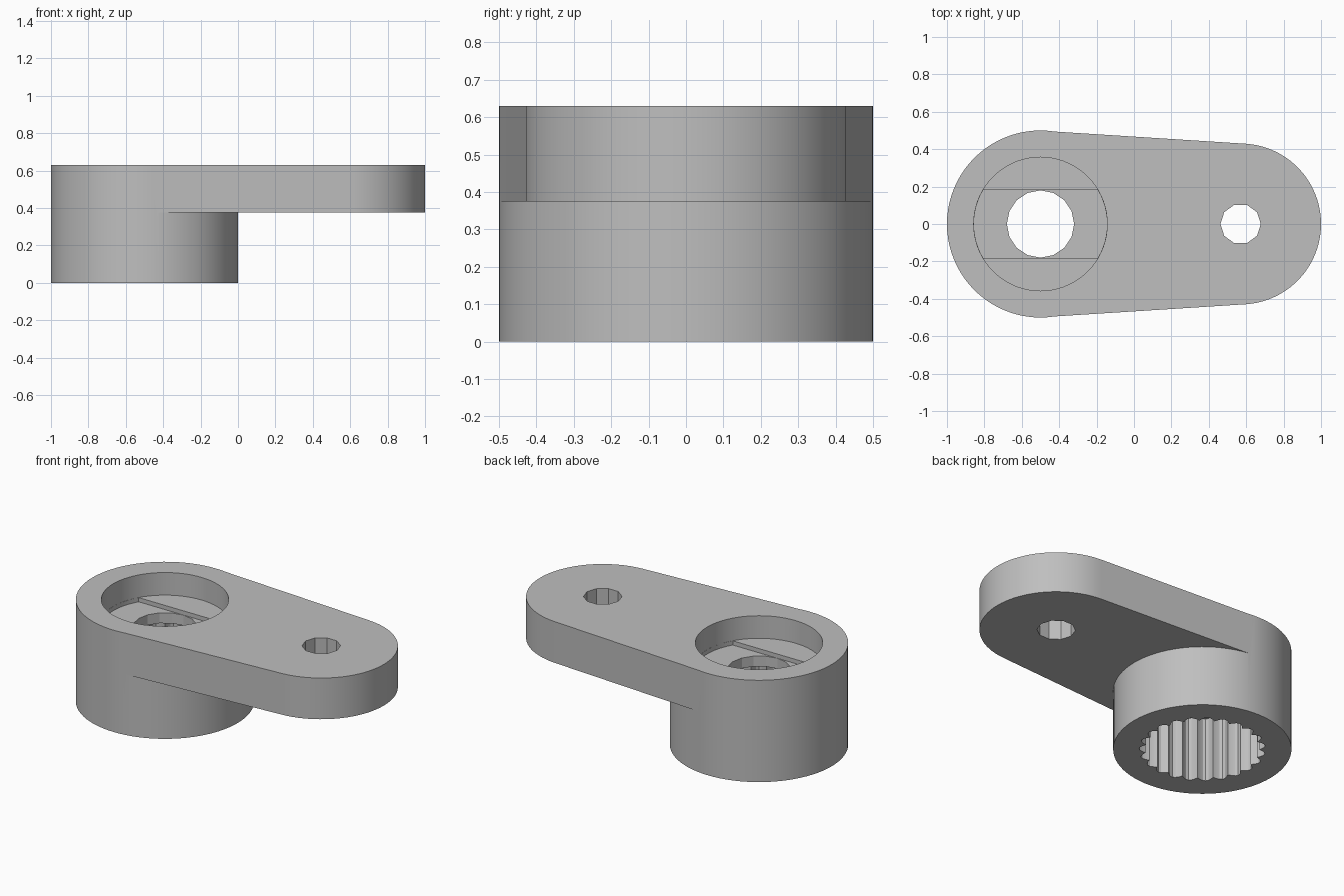
import bpy, bmesh
from math import sin, cos, pi, asin, acos

cube = bpy.data.objects.get("Cube")
if cube:
    bpy.data.objects.remove(cube, do_unlink=True)

HUB_X, HUB_R = -0.5, 0.5
TIP_X, TIP_R = 0.57, 0.43
TOP, ARM_BOTTOM = 0.63, 0.375
RECESS_R, SLOT_HALF = 0.357, 0.181

grey = bpy.data.materials.new("plain grey")
grey.use_nodes = True
grey.diffuse_color = (0.52, 0.52, 0.52, 1)
bsdf = next(n for n in grey.node_tree.nodes if n.type == 'BSDF_PRINCIPLED')
bsdf.inputs["Base Color"].default_value = grey.diffuse_color


def arc(cx, r, start, end, n):
    """Points on an arc, both ends included."""
    return [(cx + r * cos(start + (end - start) * i / n),
             r * sin(start + (end - start) * i / n)) for i in range(n + 1)]


def circle(cx, r, n):
    return arc(cx, r, 0, 2 * pi, n)[:-1]


def prism(name, outline, z0, z1):
    """Extrude a closed outline from z0 to z1."""
    bm = bmesh.new()
    base = bm.faces.new([bm.verts.new((x, y, z0)) for x, y in outline])
    grown = bmesh.ops.extrude_face_region(bm, geom=[base])["geom"]
    for v in grown:
        if isinstance(v, bmesh.types.BMVert):
            v.co.z = z1
    bmesh.ops.recalc_face_normals(bm, faces=bm.faces)
    mesh = bpy.data.meshes.new(name)
    bm.to_mesh(mesh)
    bm.free()
    mesh.materials.append(grey)
    ob = bpy.data.objects.new(name, mesh)
    bpy.context.collection.objects.link(ob)
    return ob


def combine(target, other, operation):
    """Apply a boolean and discard the helper."""
    mod = target.modifiers.new(operation, 'BOOLEAN')
    mod.object, mod.operation, mod.solver = other, operation, 'EXACT'
    bpy.context.view_layer.objects.active = target
    bpy.ops.object.modifier_apply(modifier=mod.name)
    bpy.data.objects.remove(other, do_unlink=True)


# Hub joined to the tapered arm with its round tip
horn = prism("horn_arm", circle(HUB_X, HUB_R, 80), 0, TOP)
tangent = acos((HUB_R - TIP_R) / (TIP_X - HUB_X))
root = arc(HUB_X, HUB_R - 0.002, tangent, -tangent, 1)
arm = prism("arm", root + arc(TIP_X, TIP_R, -tangent, tangent, 40),
            ARM_BOTTOM, TOP)
combine(horn, arm, 'UNION')

# Screw head recess with a shallow slot across its floor
recess = prism("recess", circle(HUB_X, RECESS_R, 72), 0.49, 1)
combine(horn, recess, 'DIFFERENCE')
slot_r = RECESS_R - 0.001
a = asin(SLOT_HALF / slot_r)
slot = prism("slot", arc(HUB_X, slot_r, -a, a, 12)
             + arc(HUB_X, slot_r, pi - a, pi + a, 12), 0.464, 0.56)
combine(horn, slot, 'DIFFERENCE')

# Toothed socket in the underside
TEETH, STEPS = 23, 6
socket = []
for i in range(TEETH * STEPS):
    t = 2 * pi * i / (TEETH * STEPS)
    r = 0.32 + 0.035 * abs(sin(t * TEETH / 2))
    socket.append((HUB_X + r * cos(t), r * sin(t)))
combine(horn, prism("socket", socket, -0.1, 0.4), 'DIFFERENCE')

# Screw hole in the hub and linkage hole in the tip
for x, r, sides in ((HUB_X, 0.18, 16), (TIP_X, 0.108, 10)):
    combine(horn, prism("hole", circle(x, r, sides), 0.3, 0.8 if x > 0 else 0.475),
            'DIFFERENCE')

bpy.ops.object.select_all(action='DESELECT')
horn.select_set(True)
bpy.context.view_layer.objects.active = horn
bpy.ops.object.shade_smooth_by_angle(angle=pi / 9)
